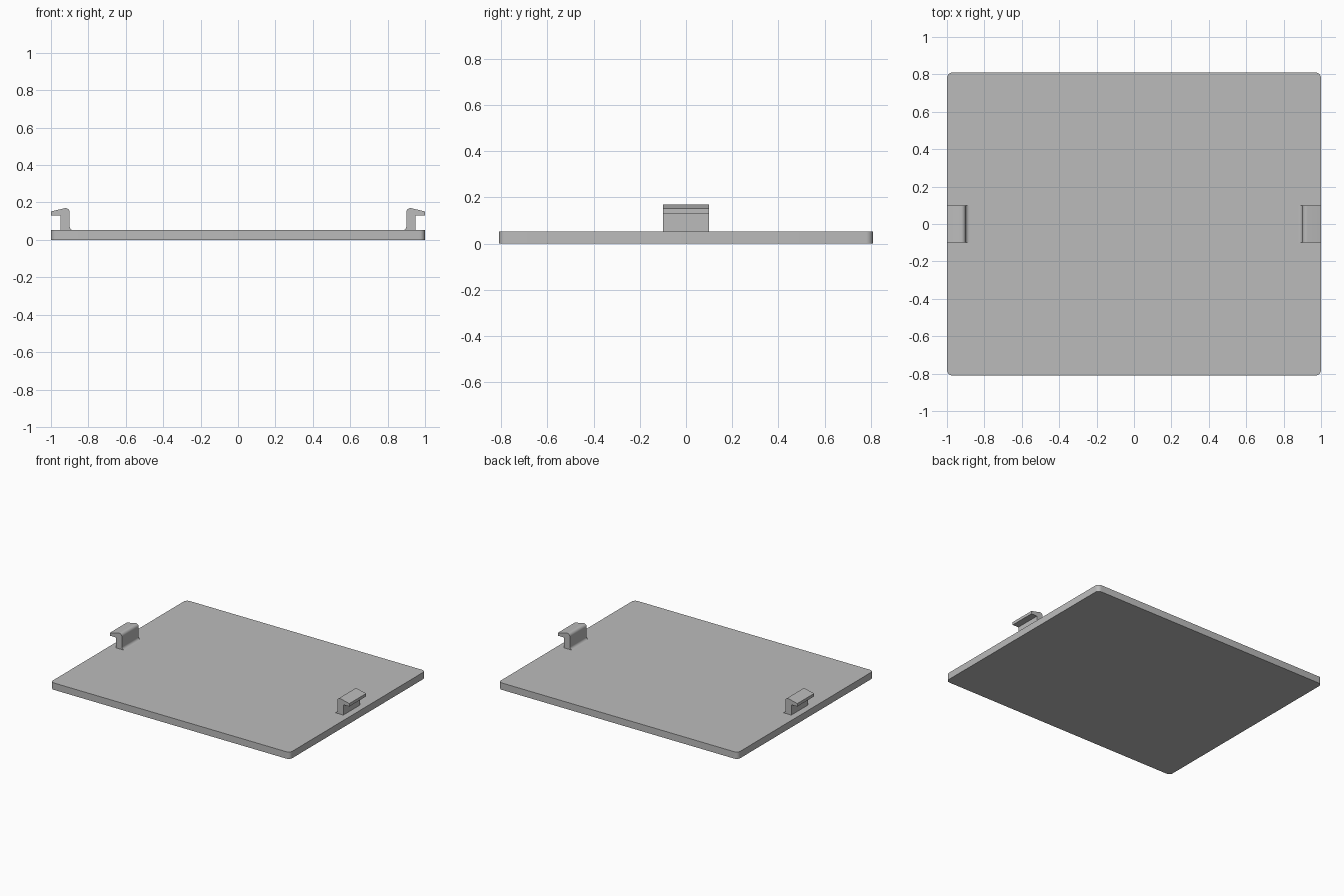
import bpy, bmesh, math

if "Cube" in bpy.data.objects:
    bpy.data.objects.remove(bpy.data.objects["Cube"])

grey = bpy.data.materials.new("light grey")
grey.diffuse_color = (0.5, 0.5, 0.5, 1)
grey.use_nodes = True
grey.node_tree.nodes["Principled BSDF"].inputs["Base Color"].default_value = grey.diffuse_color


def arc(cx, cy, r, a0, a1, n=6):
    """Points along a circular arc, angles in degrees."""
    return [(cx + r * math.cos(math.radians(a0 + (a1 - a0) * i / n)),
             cy + r * math.sin(math.radians(a0 + (a1 - a0) * i / n)))
            for i in range(n + 1)]


def prism(name, points, direction):
    """Extrude a closed 3D outline along a direction."""
    bm = bmesh.new()
    face = bm.faces.new([bm.verts.new(p) for p in points])
    ext = bmesh.ops.extrude_face_region(bm, geom=[face])
    bmesh.ops.translate(bm, vec=direction,
                        verts=[g for g in ext["geom"] if isinstance(g, bmesh.types.BMVert)])
    bmesh.ops.recalc_face_normals(bm, faces=bm.faces[:])
    mesh = bpy.data.meshes.new(name)
    bm.to_mesh(mesh)
    bm.free()
    mesh.materials.append(grey)
    obj = bpy.data.objects.new(name, mesh)
    bpy.context.collection.objects.link(obj)
    bpy.ops.object.select_all(action='DESELECT')
    obj.select_set(True)
    bpy.context.view_layer.objects.active = obj
    bpy.ops.object.shade_smooth_by_angle(angle=math.radians(30))
    return obj


# Flat cover plate with rounded corners
W, D, T, R = 1.0, 0.81, 0.052, 0.03
outline = []
for sx, sy, start in ((1, 1, 0), (-1, 1, 90), (-1, -1, 180), (1, -1, 270)):
    outline += arc(sx * (W - R), sy * (D - R), R, start, start + 90)
prism("cover_plate", [(x, y, 0) for x, y in outline], (0, 0, T))

# Snap clips: filleted foot, upright, rounded shoulder, sloping outward hook
profile = [(0.95, T), (0.95, 0.13), (1.0, 0.13), (1.0, 0.152)]
profile += arc(0.922, 0.148, 0.022, 75, 180)
profile += arc(0.88, T + 0.02, 0.02, 0, -90)
for side, sign in (("right", 1), ("left", -1)):
    prism(side + "_clip", [(sign * x, -0.1, z) for x, z in profile], (0, 0.2, 0))
